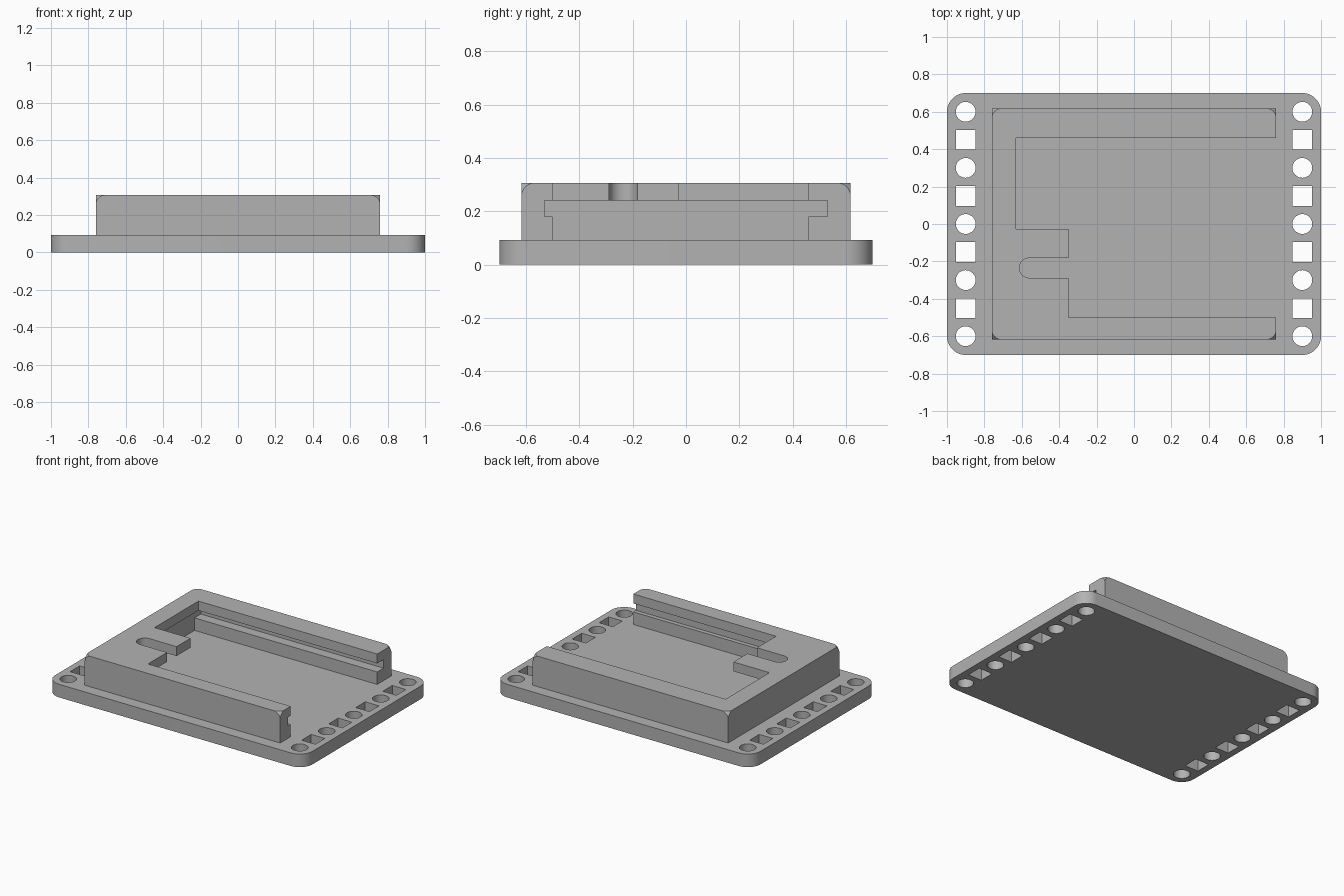
import bpy, bmesh
from math import cos, sin, pi, radians
from mathutils import Vector

if "Cube" in bpy.data.objects:
    bpy.data.objects.remove(bpy.data.objects["Cube"], do_unlink=True)

grey = bpy.data.materials.new("matte grey")
grey.use_nodes = True
colour = (0.45, 0.45, 0.45, 1)
grey.diffuse_color = colour
grey.node_tree.nodes["Principled BSDF"].inputs["Base Color"].default_value = colour


def finish(name, bm):
    bmesh.ops.recalc_face_normals(bm, faces=bm.faces)
    mesh = bpy.data.meshes.new(name)
    bm.to_mesh(mesh)
    bm.free()
    mesh.materials.append(grey)
    obj = bpy.data.objects.new(name, mesh)
    bpy.context.collection.objects.link(obj)
    return obj


def add_prism(bm, outline, z0, z1):
    low = [bm.verts.new((x, y, z0)) for x, y in outline]
    high = [bm.verts.new((x, y, z1)) for x, y in outline]
    bm.faces.new(low[::-1])
    bm.faces.new(high)
    n = len(low)
    for i in range(n):
        j = (i + 1) % n
        bm.faces.new((low[i], low[j], high[j], high[i]))


def prism(name, outline, z0, z1):
    bm = bmesh.new()
    add_prism(bm, outline, z0, z1)
    return finish(name, bm)


def arc(cx, cy, r, start, end, steps):
    angles = [radians(start + (end - start) * i / steps) for i in range(steps + 1)]
    return [(cx + r * cos(a), cy + r * sin(a)) for a in angles]


def rect(x0, x1, y0, y1):
    return [(x0, y0), (x1, y0), (x1, y1), (x0, y1)]


def activate(obj):
    bpy.ops.object.select_all(action='DESELECT')
    obj.select_set(True)
    bpy.context.view_layer.objects.active = obj


def cut(obj, cutter):
    cutter.hide_render = True
    mod = obj.modifiers.new("cut", 'BOOLEAN')
    mod.operation = 'DIFFERENCE'
    mod.solver = 'EXACT'
    mod.object = cutter
    activate(obj)
    bpy.ops.object.modifier_apply(modifier=mod.name)
    bpy.data.objects.remove(cutter, do_unlink=True)


# Base plate with rounded corners
R = 0.1
corners = [(0.9, 0.6), (-0.9, 0.6), (-0.9, -0.6), (0.9, -0.6)]
outline = []
for i, (x, y) in enumerate(corners):
    outline += arc(x, y, R, 90 * i, 90 * i + 90, 12)
base = prism("base_plate", outline, 0, 0.092)

# Alternating round and square holes along both ends
bm = bmesh.new()
for x in (-0.9, 0.9):
    for i in range(9):
        y = -0.6 + 0.15 * i
        if i % 2:
            hole = rect(x - 0.053, x + 0.053, y - 0.053, y + 0.053)
        else:
            hole = arc(x, y, 0.053, 0, 360, 32)[:-1]
        add_prism(bm, hole, -0.1, 0.2)
cut(base, finish("hole_cutter", bm))

# Raised holder: hull of a box whose top corners are rounded on each face
HX, HY, TOP, CR, STEPS = 0.76, 0.617, 0.306, 0.05, 8
bm = bmesh.new()
for sx in (-1, 1):
    for sy in (-1, 1):
        bm.verts.new((sx * HX, sy * HY, 0.08))
        for i in range(STEPS + 1):
            a = pi / 2 * i / STEPS
            u, v = CR * (1 - cos(a)), CR * (1 - sin(a))
            for dx, dy, dz in ((u, v, 0), (u, 0, v), (0, u, v)):
                bm.verts.new((sx * (HX - dx), sy * (HY - dy), TOP - dz))
bmesh.ops.remove_doubles(bm, verts=bm.verts, dist=1e-4)
bmesh.ops.convex_hull(bm, input=bm.verts)
bmesh.ops.dissolve_limit(bm, angle_limit=radians(0.5), verts=bm.verts, edges=bm.edges)
holder = finish("holder", bm)

# Sliding pocket, side grooves and the shaped top opening
END = -0.66
cut(holder, prism("pocket_cutter", rect(END, 1, -0.5, 0.46), 0, 0.2))
cut(holder, prism("groove_cutter", rect(END, 1, -0.53, 0.53), 0.18, 0.24))
opening = [(1, 0.46), (-0.63, 0.46), (-0.63, -0.027), (-0.35, -0.027), (-0.35, -0.182)]
opening += arc(-0.56, -0.235, 0.053, 90, 270, 16)
opening += [(-0.35, -0.288), (-0.35, -0.5), (1, -0.5)]
cut(holder, prism("opening_cutter", opening, 0.21, 0.5))

for obj in (base, holder):
    activate(obj)
    bpy.ops.object.shade_smooth_by_angle(angle=radians(30))
